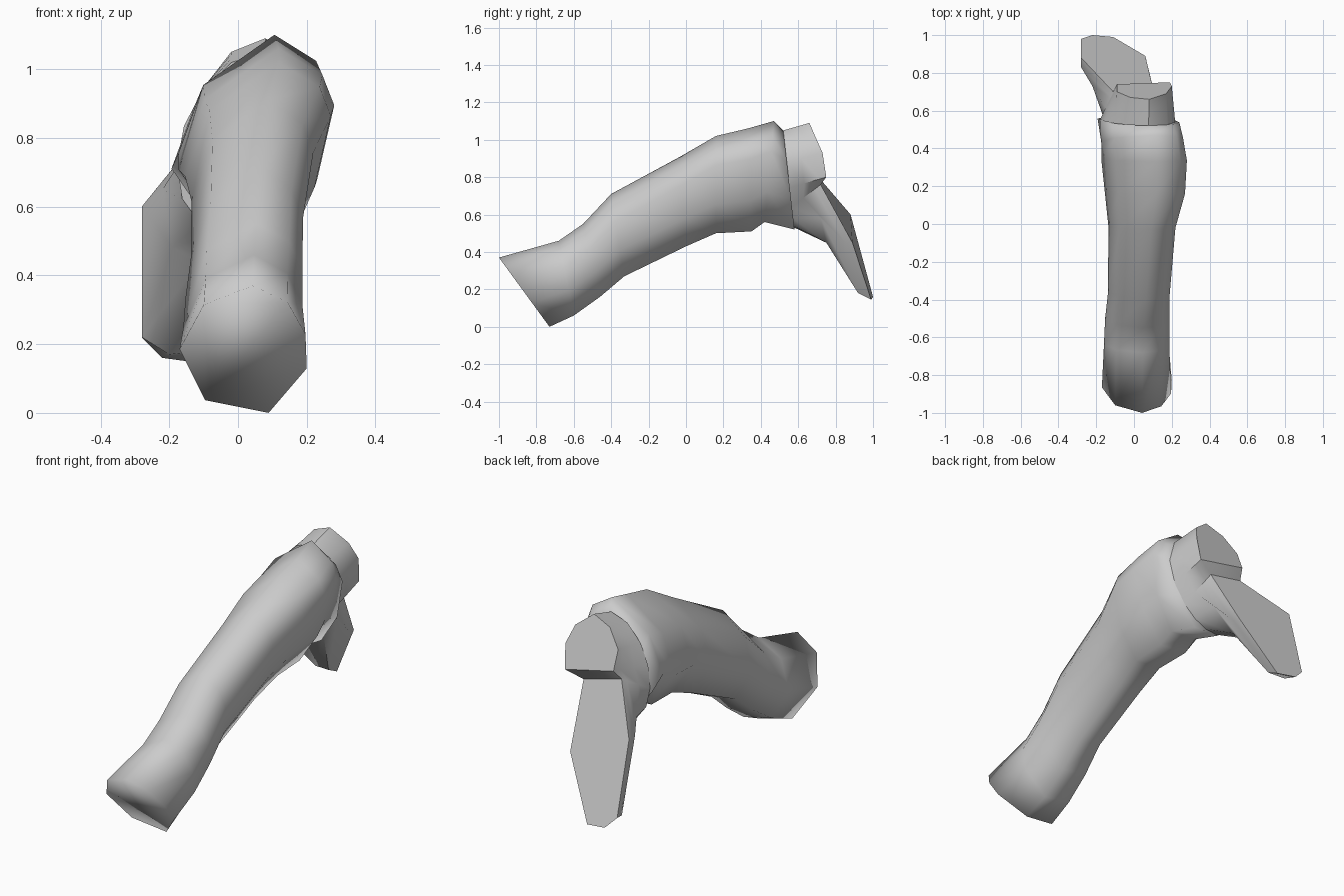
import bpy, bmesh
from math import sin, cos, radians
from mathutils import Vector

if "Cube" in bpy.data.objects:
    bpy.data.objects.remove(bpy.data.objects["Cube"])


def loft(name, rings, caps):
    """Skin a list of equal-length rings, then close with caps (lists of (ring, index))."""
    bm = bmesh.new()
    vs = [[bm.verts.new(p) for p in r] for r in rings]
    n = len(rings[0])
    for a, b in zip(vs, vs[1:]):
        for i in range(n):
            j = (i + 1) % n
            bm.faces.new((a[i], a[j], b[j], b[i]))
    for cap in caps:
        bm.faces.new([vs[r][i] for r, i in cap])
    bmesh.ops.recalc_face_normals(bm, faces=bm.faces)
    me = bpy.data.meshes.new(name)
    bm.to_mesh(me)
    bm.free()
    ob = bpy.data.objects.new(name, me)
    bpy.context.collection.objects.link(ob)
    return ob


def shade(ob, angle):
    bpy.ops.object.select_all(action='DESELECT')
    ob.select_set(True)
    bpy.context.view_layer.objects.active = ob
    bpy.ops.object.shade_smooth_by_angle(angle=radians(angle))


# Sleeve: top (y, z), bottom (y, z), left x, right x of each section
sections = [
    (-1.00, .37, -.73, .00, -.17, .20),
    (-.68, .46, -.60, .06, -.16, .19),
    (-.55, .55, -.46, .16, -.155, .19),
    (-.40, .71, -.33, .27, -.14, .19),
    (-.03, .91, .00, .43, -.14, .22),
    (.16, 1.02, .16, .50, -.16, .27),
    (.33, 1.06, .35, .51, -.18, .28),
    (.47, 1.10, .42, .56, -.18, .26),
    (.52, 1.05, .58, .52, -.20, .24),
]
# Cross-section (u across, v up) at the lower and the upper end
low = [(.15, 1), (.7, .87), (.98, .62), (1, .35), (.4, 0), (-.6, .1), (-1, .5), (-.62, .85)]
high = [(.3, 1), (.85, .86), (1, .7), (.78, .3), (.3, 0), (-.4, .02), (-.97, .36), (-.64, .73)]

rings = []
for k, (ty, tz, by, bz, xl, xr) in enumerate(sections):
    t = min(1, k / 5)
    ring = []
    for a, b in zip(low, high):
        u, v = Vector(a).lerp(Vector(b), t)
        ring.append(((xl + xr) / 2 + u * (xr - xl) / 2, by + (ty - by) * v, bz + (tz - bz) * v))
    rings.append(ring)
last = len(rings) - 1
sleeve = loft("sleeve", rings, [[(0, i) for i in range(8)], [(last, i) for i in range(8)]])
shade(sleeve, 125)  # the closed lower end blends into the sides

# Cuff with hanging flap: outer contour of the block face and the flap face
outer = [Vector(p) for p in (
    (.08, .66, 1.09), (.17, .69, 1.02), (.20, .73, .93), (.19, .75, .80),
    (.10, .72, .76), (.06, .89, .45), (-.11, .99, .145), (-.22, 1.0, .16),
    (-.28, .98, .22), (-.28, .88, .60), (-.11, .70, .81),
    (-.09, .74, .86), (-.09, .70, .96), (-.02, .67, 1.05))]
# Neck ring where the cuff leaves the sleeve, leaning to the right at the top
neck = []
for a in (0, 35, 70, 100, 125, 145, 165, 185, 205, 230, 255, 280, 305, 332):
    z = .79 + .26 * cos(radians(a))
    neck.append(Vector((.02 + .19 * sin(radians(a)) + .22 * (z - .79), .55 + (.78 - z) * .11, z)))
# Flap knee and flap front edge replace contour points 5 to 9
knee = [neck[i].lerp(outer[i], .4) for i in range(14)]
front = [neck[i].lerp(outer[i], .8) for i in range(14)]
knee[5:10] = [Vector(p) for p in ((.08, .72, .58), (-.02, .75, .45), (-.11, .77, .44),
                                  (-.19, .76, .48), (-.22, .73, .65))]
front[5:10] = [Vector(p) for p in ((.06, .85, .45), (-.11, .92, .18), (-.20, .94, .17),
                                   (-.28, .94, .22), (-.28, .83, .60))]
cuff = loft("cuff_flap", [neck, knee, front, outer], [
    [(3, i) for i in (0, 1, 2, 3, 11, 12, 13)],
    [(3, i) for i in (3, 4, 10, 11)],
    [(3, i) for i in range(4, 11)],
    [(0, i) for i in range(14)]])
shade(cuff, 45)
